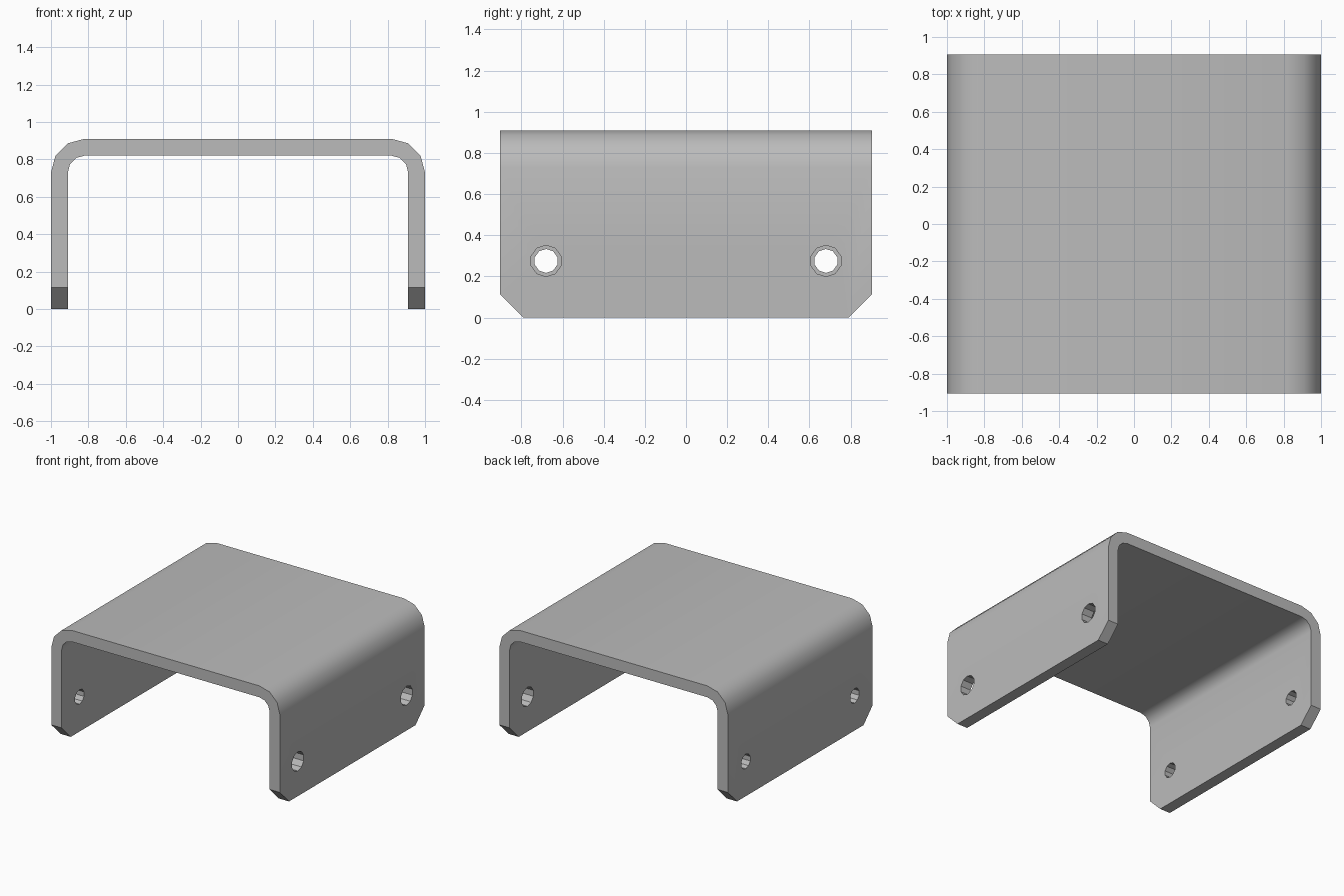
import bpy, bmesh
from math import sin, cos, pi, radians
from mathutils import Matrix

cube = bpy.data.objects.get("Cube")
if cube:
    bpy.data.objects.remove(cube)

HALF_Y, BEND_X, BEND_Z = 0.905, 0.82, 0.73
OUTER_R, INNER_R, CHAMFER = 0.18, 0.09, 0.115

# One plain metal colour
metal = bpy.data.materials.new("grey metal")
metal.use_nodes = True
grey = (0.5, 0.5, 0.5, 1)
metal.diffuse_color = grey
metal.node_tree.nodes["Principled BSDF"].inputs["Base Color"].default_value = grey


def half_profile(radius):
    """Foot and rounded bend of one side, from the bottom up."""
    bend = [(BEND_X + radius * cos(a * pi / 6), BEND_Z + radius * sin(a * pi / 6))
            for a in range(4)]
    return [(BEND_X + radius, 0)] + bend


def full_profile(radius):
    half = half_profile(radius)
    return half + [(-x, z) for x, z in reversed(half)]


# Folded channel: profile extruded front to back
bm = bmesh.new()
outline = full_profile(OUTER_R) + full_profile(INNER_R)[::-1]
face = bm.faces.new([bm.verts.new((x, -HALF_Y, z)) for x, z in outline])
ext = bmesh.ops.extrude_face_region(bm, geom=[face])
moved = [v for v in ext["geom"] if isinstance(v, bmesh.types.BMVert)]
bmesh.ops.translate(bm, verts=moved, vec=(0, 2 * HALF_Y, 0))

# Chamfered lower corners of both flanges
corners = [e for e in bm.edges
           if all(v.co.z < 0.001 for v in e.verts)
           and abs(e.verts[0].co.y - e.verts[1].co.y) < 0.001]
bmesh.ops.bevel(bm, geom=corners, offset=CHAMFER, segments=1, affect='EDGES')
bmesh.ops.recalc_face_normals(bm, faces=bm.faces)
mesh = bpy.data.meshes.new("channel_bracket")
bm.to_mesh(mesh)
bm.free()
mesh.materials.append(metal)
bracket = bpy.data.objects.new("channel_bracket", mesh)
bpy.context.collection.objects.link(bracket)
bpy.context.view_layer.objects.active = bracket
bracket.select_set(True)

# Bolt holes: wider in the left flange, narrower in the right
bm = bmesh.new()
for side, radius in ((1, 0.076), (-1, 0.058)):
    for y in (-0.68, 0.68):
        place = (Matrix.Translation((side * 0.955, y, 0.275))
                 @ Matrix.Rotation(pi / 2, 4, 'Y')
                 @ Matrix.Rotation(pi / 2, 4, 'Z'))
        bmesh.ops.create_cone(bm, cap_ends=True, segments=10, radius1=radius,
                              radius2=radius, depth=0.3, matrix=place)
cut_mesh = bpy.data.meshes.new("hole_cutter")
bm.to_mesh(cut_mesh)
bm.free()
cut_mesh.materials.append(metal)
cutter = bpy.data.objects.new("hole_cutter", cut_mesh)
cutter.hide_render = True
bpy.context.collection.objects.link(cutter)
mod = bracket.modifiers.new("bolt holes", 'BOOLEAN')
mod.object = cutter
mod.operation = 'DIFFERENCE'
mod.solver = 'EXACT'
bpy.ops.object.modifier_apply(modifier=mod.name)
bpy.data.objects.remove(cutter)

# Smooth bends, crisp edges
bpy.ops.object.shade_smooth_by_angle(angle=radians(33))
